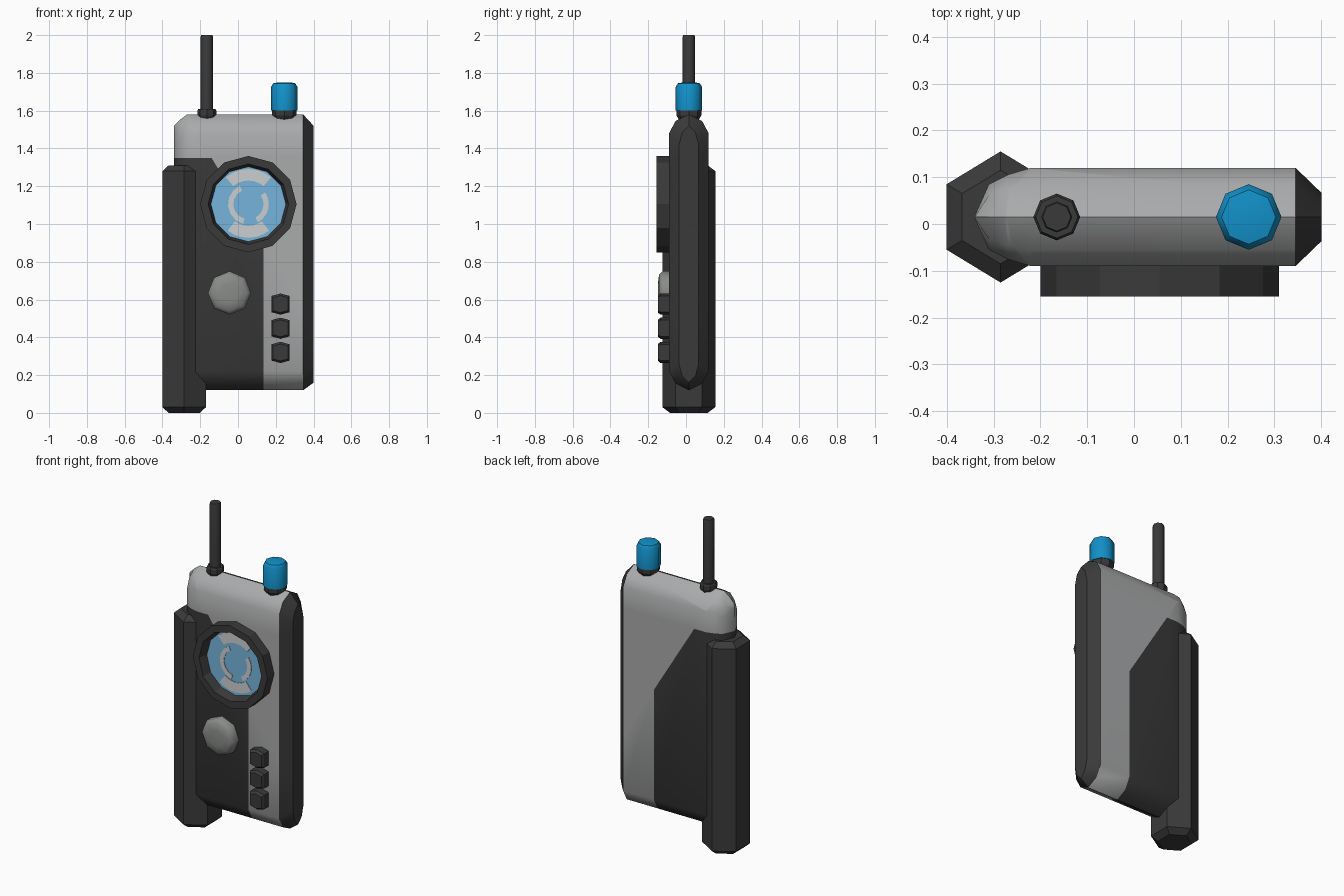
import bpy, bmesh, math
from mathutils import Vector

if "Cube" in bpy.data.objects:
    bpy.data.objects.remove(bpy.data.objects["Cube"])


def mat(name, rgb):
    m = bpy.data.materials.new(name)
    m.diffuse_color = (*rgb, 1)
    m.use_nodes = True
    m.node_tree.nodes["Principled BSDF"].inputs["Base Color"].default_value = m.diffuse_color
    return m


GREY = mat("body grey", (0.40, 0.405, 0.41))
DARK = mat("dark rubber", (0.042, 0.042, 0.042))
BLUE = mat("knob blue", (0.006, 0.28, 0.58))
SCREEN = mat("screen blue", (0.18, 0.46, 0.72))
PALE = mat("screen pale grey", (0.60, 0.62, 0.63))
BUTTON = mat("button grey", (0.25, 0.26, 0.25))


def finish(name, bm, mats, smooth=None):
    bmesh.ops.recalc_face_normals(bm, faces=bm.faces)
    me = bpy.data.meshes.new(name)
    bm.to_mesh(me)
    bm.free()
    for m in mats:
        me.materials.append(m)
    ob = bpy.data.objects.new(name, me)
    bpy.context.collection.objects.link(ob)
    if smooth:
        bpy.ops.object.select_all(action='DESELECT')
        ob.select_set(True)
        bpy.context.view_layer.objects.active = ob
        bpy.ops.object.shade_smooth_by_angle(angle=math.radians(smooth))
    return ob


def loft(bm, rings, caps=True, closed=False):
    """Skin a list of equal-length point rings."""
    vs = [[bm.verts.new(p) for p in r] for r in rings]
    n = len(vs[0])
    pairs = list(zip(vs, vs[1:])) + ([(vs[-1], vs[0])] if closed else [])
    for a, b in pairs:
        for i in range(n):
            j = (i + 1) % n
            bm.faces.new((a[i], a[j], b[j], b[i]))
    if caps and not closed:
        bm.faces.new(vs[0][::-1])
        bm.faces.new(vs[-1])


def turned(name, centre, profile, sides, m, axis='Z', phase=0, sx=1, closed=False, smooth=None):
    """Prism from (radius, height) steps; axis Z goes up, axis Y goes out of the front."""
    cx, cy, cz = centre
    rings = []
    for r, h in profile:
        ring = []
        for i in range(sides):
            a = phase + math.tau * i / sides
            u, v = r * sx * math.cos(a), r * math.sin(a)
            ring.append((cx + u, cy + v, cz + h) if axis == 'Z' else (cx + u, cy - h, cz + v))
        rings.append(ring)
    bm = bmesh.new()
    loft(bm, rings, closed=closed)
    return finish(name, bm, [m], smooth)


CY = 0.015

# Main case: rounded slab, lofted from left to right
def section(x, t, bottom, top):
    half = [(0, 0), (0.67, 0.035), (1, 0.10)]
    up = [(t * k, top - d) for k, d in half]
    down = [(t * k, bottom + d) for k, d in reversed(half)]
    right = up + down
    left = [(-y, z) for y, z in reversed(right[1:-1])]
    return [(x, CY + y, z) for y, z in right + left]


bm = bmesh.new()
loft(bm, [section(-0.34, 0.004, 0.19, 1.52), section(-0.31, 0.07, 0.15, 1.55),
          section(-0.27, 0.09, 0.12, 1.58), section(-0.22, 0.105, 0.12, 1.58),
          section(0.345, 0.105, 0.12, 1.58), section(0.40, 0.052, 0.16, 1.52)])

# Dark grip patch cut into the case by three planes
A, B = Vector((-0.14, 0, 1.35)), Vector((0.135, 0, 0.90))
slope = Vector((A.z - B.z, 0, B.x - A.x))
for co, no in ((A, (0, 0, 1)), (B, (1, 0, 0)), (A, slope)):
    bmesh.ops.bisect_plane(bm, geom=bm.verts[:] + bm.edges[:] + bm.faces[:],
                           dist=1e-5, plane_co=co, plane_no=no)
for f in bm.faces:
    c = f.calc_center_median()
    grip = c.z < A.z and c.x < B.x and (c - A).dot(slope) < 0
    f.material_index = 1 if grip or c.x > 0.346 else 0
finish("case", bm, [GREY, DARK], 40)

# Six-sided side handle
turned("side_handle", (-0.285, CY, 0), [(0.10, 0), (0.14, 0.03), (0.14, 1.28), (0.10, 1.31)],
       6, DARK, phase=math.pi / 2, sx=0.95)

# Screen bezel and recessed screen
SC = (0.055, 0, 1.105)
turned("screen_bezel", SC, [(0.255, 0.07), (0.255, 0.155), (0.213, 0.155), (0.197, 0.095), (0.197, 0.07)],
       12, DARK, 'Y', closed=True)
turned("screen", SC, [(0.20, 0.08), (0.20, 0.10)], 12, SCREEN, 'Y')

# Pale patches on the screen
def arc_plate(name, r0, r1, a0, a1, steps=6):
    bm = bmesh.new()
    rings = []
    for i in range(steps + 1):
        a = math.radians(a0 + (a1 - a0) * i / steps)
        c, s = math.cos(a), math.sin(a)
        rings.append([(SC[0] + r * c, y, SC[2] + r * s)
                      for r, y in ((r0, -0.098), (r1, -0.098), (r1, -0.103), (r0, -0.103))])
    loft(bm, rings)
    finish(name, bm, [PALE])


for nm, spec in {"top": (0.125, 0.186, 50, 130), "bottom": (0.115, 0.178, 232, 308),
                 "left": (0.08, 0.108, 115, 255), "right": (0.08, 0.108, -62, 35)}.items():
    arc_plate("screen_patch_" + nm, *spec)

# Large round button
turned("large_button", (-0.045, 0, 0.635), [(0.115, 0.08), (0.115, 0.125), (0.095, 0.143), (0.05, 0.149)],
       8, BUTTON, 'Y', smooth=50)

# Column of small buttons
for k in range(3):
    bm = bmesh.new()
    hexa = [(0, 0.056), (0.048, 0.043), (0.048, -0.043), (0, -0.056), (-0.048, -0.043), (-0.048, 0.043)]
    loft(bm, [[(0.225 + x * s, -h, 0.32 + 0.128 * k + z * s) for x, z in hexa]
              for s, h in ((1, 0.08), (1, 0.135), (0.8, 0.149))])
    finish(f"small_button_{k + 1}", bm, [DARK])

# Antenna and its collar
turned("antenna_collar", (-0.165, CY, 0), [(0.04, 1.55), (0.05, 1.575), (0.05, 1.60), (0.045, 1.61)], 8, DARK)
turned("antenna", (-0.165, CY, 0), [(0.033, 1.59), (0.033, 1.99), (0.03, 2.0)], 8, DARK, smooth=50)

# Blue knob on a dark neck
turned("knob_neck", (0.245, CY, 0), [(0.045, 1.54), (0.066, 1.575), (0.066, 1.61)], 8, DARK)
turned("knob", (0.245, CY, 0), [(0.07, 1.60), (0.07, 1.725), (0.058, 1.745), (0.03, 1.75)],
       8, BLUE, smooth=50)
